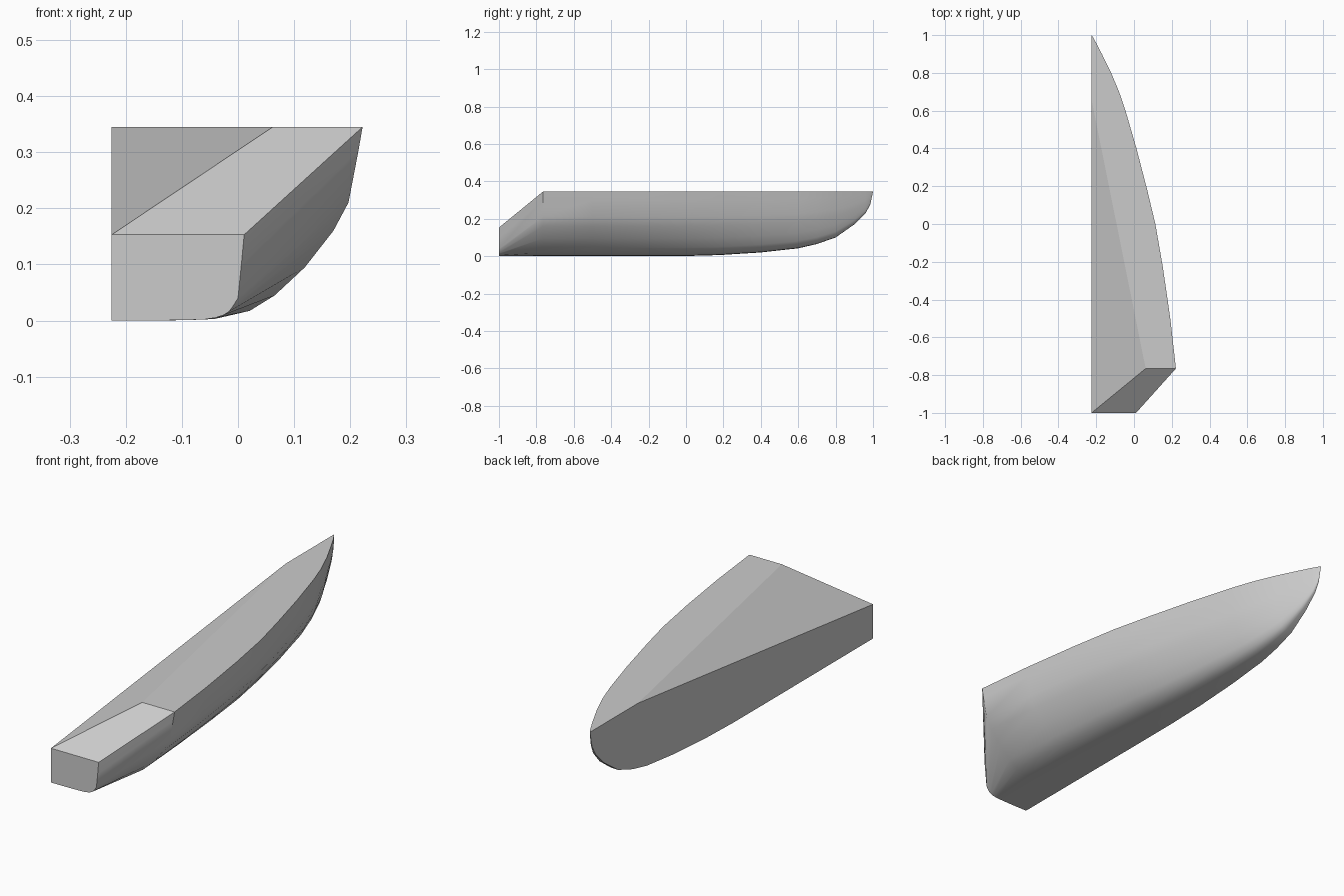
import bpy
import bmesh
import math

cube = bpy.data.objects.get("Cube")
if cube:
    bpy.data.objects.remove(cube, do_unlink=True)

CENTRE_X = -0.225   # flat cut side of the half hull
DECK_Z = 0.345

# Cross-section from keel to deck edge, as fractions of width and depth
section = [(0, 0), (.16, 0), (.3, .002), (.41, .008), (.55, .05),
           (.65, .13), (.77, .275), (.884, .464), (.944, .61),
           (.984, .88), (1, 1)]

# Stations towards the bow: y, width, keel height
stations = [(-.765, .447, 0), (-.5, .417, 0), (-.23, .378, 0),
            (0, .338, .001), (.18, .295, .006), (.4, .238, .02),
            (.6, .18, .042), (.7, .146, .065), (.8, .104, .1),
            (.9, .055, .17), (.96, .024, .23), (.985, .01, .275)]

# Narrow end face outline: x, z
transom = [(CENTRE_X, 0), (-.15, 0), (-.09, .001), (-.06, .002),
           (-.04, .005), (-.025, .01), (-.016, .016), (-.008, .027),
           (0, .04), (.006, .1), (.011, .153)]

bm = bmesh.new()


def vert(x, y, z):
    return bm.verts.new((x, y, z))


# Rows of hull vertices
rows = [[vert(x, -1, z) for x, z in transom]]
for y, width, keel in stations:
    rows.append([vert(CENTRE_X + u * width, y, keel + v * (DECK_Z - keel))
                 for u, v in section])
bow = vert(CENTRE_X, 1, DECK_Z)

# Curved hull skin, closed at the bow by a fan
skin = []
for a, b in zip(rows, rows[1:]):
    for i in range(len(section) - 1):
        skin.append(bm.faces.new((a[i], a[i + 1], b[i + 1], b[i])))
last = rows[-1]
for i in range(len(section) - 1):
    skin.append(bm.faces.new((last[i], last[i + 1], bow)))
for face in skin:
    face.smooth = True

# Flat end, ramp, deck, sloping deck triangle and cut side
end_top = vert(CENTRE_X, -1, .153)
ramp_top = vert(.062, -.765, DECK_Z)
deck_knee = vert(CENTRE_X, .66, DECK_Z)
sheer = [row[-1] for row in rows]
keel_line = [row[0] for row in rows]
flats = [
    bm.faces.new(rows[0] + [end_top]),
    bm.faces.new((end_top, sheer[0], sheer[1], ramp_top)),
    bm.faces.new([ramp_top] + sheer[1:] + [bow, deck_knee]),
    bm.faces.new((end_top, ramp_top, deck_knee)),
    bm.faces.new(keel_line + [bow, deck_knee, end_top]),
]
bmesh.ops.recalc_face_normals(bm, faces=bm.faces)
flat_ids = range(len(skin), len(skin) + len(flats))

mesh = bpy.data.meshes.new("half_hull")
bm.to_mesh(mesh)
bm.free()
hull = bpy.data.objects.new("half_hull", mesh)
bpy.context.collection.objects.link(hull)

# Plain grey material
grey = bpy.data.materials.new("light_grey")
grey.use_nodes = True
colour = (.6, .6, .6, 1)
grey.diffuse_color = colour
for node in grey.node_tree.nodes:
    if node.type == 'BSDF_PRINCIPLED':
        node.inputs["Base Color"].default_value = colour
mesh.materials.append(grey)

# Smooth skin with crisp edges, flat cut faces
for other in bpy.context.selected_objects:
    other.select_set(False)
hull.select_set(True)
bpy.context.view_layer.objects.active = hull
bpy.ops.object.shade_smooth_by_angle(angle=math.radians(30))
for i in flat_ids:
    mesh.polygons[i].use_smooth = False
